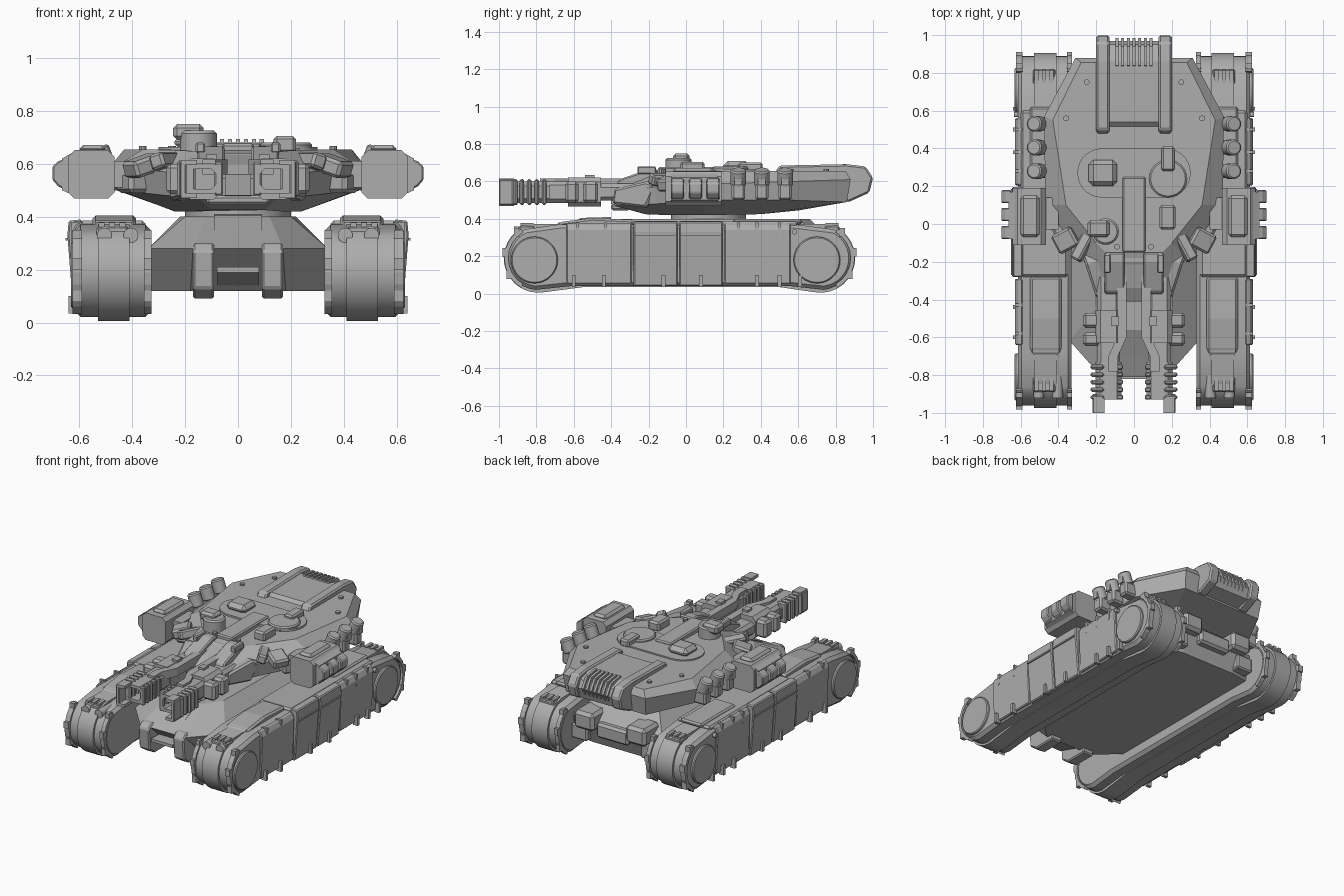
import bpy, bmesh, math
from mathutils import Matrix, Vector

cube = bpy.data.objects.get("Cube")
if cube:
    bpy.data.objects.remove(cube)

grey = bpy.data.materials.new("armour grey")
grey.use_nodes = True
grey.diffuse_color = (0.42, 0.42, 0.42, 1)
grey.node_tree.nodes["Principled BSDF"].inputs["Base Color"].default_value = grey.diffuse_color


def loft(name, rings, mirror=True, bevel=0, turn=0, tilt=0, smooth=False):
    """Skin a stack of equal rings, close both ends; optionally mirror across x."""
    bm = bmesh.new()
    loops = [[bm.verts.new(p) for p in ring] for ring in rings]
    n = len(loops[0])
    for a, b in zip(loops, loops[1:]):
        for i in range(n):
            j = (i + 1) % n
            bm.faces.new((a[i], a[j], b[j], b[i]))
    bm.faces.new(loops[0][::-1])
    bm.faces.new(loops[-1])
    bmesh.ops.recalc_face_normals(bm, faces=bm.faces)
    if turn or tilt:
        mid = sum((v.co for v in bm.verts), Vector()) / len(bm.verts)
        spin = Matrix.Rotation(math.radians(turn), 3, "Z") @ Matrix.Rotation(math.radians(tilt), 3, "Y")
        bmesh.ops.rotate(bm, verts=bm.verts, cent=mid, matrix=spin)
    mesh = bpy.data.meshes.new(name)
    bm.to_mesh(mesh)
    bm.free()
    mesh.materials.append(grey)
    obj = bpy.data.objects.new(name, mesh)
    bpy.context.collection.objects.link(obj)
    if bevel:
        mod = obj.modifiers.new("bevel", "BEVEL")
        mod.width, mod.segments, mod.limit_method = bevel, 1, "ANGLE"
        mod.angle_limit = math.radians(40)
    if mirror:
        obj.modifiers.new("mirror", "MIRROR").use_mirror_merge = False
    if smooth:
        bpy.ops.object.select_all(action="DESELECT")
        obj.select_set(True)
        bpy.context.view_layer.objects.active = obj
        bpy.ops.object.shade_smooth_by_angle(angle=math.radians(30))
    return obj


def box(name, x, y, z, **opts):
    rings = [[(x[0], y[0], h), (x[1], y[0], h), (x[1], y[1], h), (x[0], y[1], h)] for h in z]
    return loft(name, rings, **opts)


def side_prism(name, profile, x, **opts):
    return loft(name, [[(h, p, q) for p, q in profile] for h in x], **opts)


def front_prism(name, profile, y, **opts):
    return loft(name, [[(p, h, q) for p, q in profile] for h in y], **opts)


def plan_stack(name, layers, **opts):
    """Layers of half outlines (x, y, z), completed symmetrically."""
    return loft(name, [half + [(-x, y, z) for x, y, z in half[::-1]] for half in layers], mirror=False, **opts)


def arc(cx, cy, r, start, end, n=14):
    angles = [math.radians(start + (end - start) * i / n) for i in range(n + 1)]
    return [(cx + r * math.cos(a), cy + r * math.sin(a)) for a in angles]


def disc(name, cx, cy, r, z, sides=24, **opts):
    ring = arc(cx, cy, r, 0, 360 - 360 / sides, sides - 1)
    return loft(name, [[(p, q, h) for p, q in ring] for h in z], smooth=True, **opts)


def octagon(cx, cz, w, h, c):
    return [(cx - w, cz - h + c), (cx - w + c, cz - h), (cx + w - c, cz - h), (cx + w, cz - h + c),
            (cx + w, cz + h - c), (cx + w - c, cz + h), (cx - w + c, cz + h), (cx - w, cz + h - c)]


FRONT, REAR, AXLE = -0.79, 0.72, 0.19

# Track pods with rounded ends, belts and hubs
pod = arc(FRONT, AXLE, .17, 265, 115) + [(-.68, .37), (.58, .37)] + arc(REAR, AXLE, .17, 65, -85) + [(.56, .04), (-.62, .04)]
side_prism("track_pod", pod, (.33, .615), bevel=.02, smooth=True)
belt = arc(FRONT, AXLE, .185, 280, 100) + arc(REAR, AXLE, .185, 80, -100) + [(.5, .035), (-.55, .035)]
side_prism("track_belt", belt, (.41, .53), smooth=True)
for centre in (FRONT, REAR):
    end = -1 if centre == FRONT else 1
    side_prism("wheel_hub", arc(centre - .02, AXLE - .01, .125, 0, 350, 35), (.6, .632), bevel=.006, smooth=True)
    # Rim guards on both edges of the rounded ends
    for x in ((.327, .355), (.59, .625)):
        rim = arc(centre, AXLE, .182, 90 - 30 * end, 90 - 150 * end, 8) + arc(centre, AXLE, .16, 90 - 150 * end, 90 - 30 * end, 8)
        side_prism("rim_guard", rim, x)
        for a in (50, 10, -30):
            r = math.radians(a)
            y, z = centre + end * .18 * math.cos(r), AXLE + .18 * math.sin(r)
            box("rim_lug", x, (y - .014, y + .014), (z - .022, z + .022))
    # Ribbed vents over the wheels
    y = centre + end * .06
    box("vent_frame", (.415, .535), (y - .04, y + .04), (.32, .365), bevel=.008)
    for x in (.425, .465, .505):
        box("vent_rib", (x, x + .022), (y - .035, y + .035), (.36, .378))
for x in (.405, .505):
    front_prism("pod_lamp", arc(x, .33, .028, 0, 345, 23), (-.92, -.8), smooth=True)

# Fenders and side skirts
side_prism("fender_hood", [(-.7, .36), (-.66, .385), (-.5, .405), (-.28, .395), (-.28, .36)], (.385, .55), bevel=.012)
side_prism("fender_lip", [(-.73, .34), (-.68, .38), (-.64, .385), (-.64, .34)], (.4, .535))
box("fender_deck", (.35, .6), (-.28, .6), (.35, .385), bevel=.012)
box("rear_fender_plate", (.39, .55), (.25, .62), (.37, .398), bevel=.01)
skirt = [(.59, .04), (.622, .04), (.645, .33), (.64, .385), (.59, .39)]
for y in ((-.28, -.045), (-.035, .195)):
    front_prism("skirt_panel", skirt, y, bevel=.006)
    box("skirt_header", (.62, .652), (y[0] + .01, y[1] - .01), (.31, .32))
thin_skirt = [(.59, .05), (.618, .05), (.63, .34), (.61, .375), (.59, .375)]
for y in ((-.64, -.29), (.205, .56)):
    front_prism("end_skirt", thin_skirt, y, bevel=.006)
for y in (-.6, -.44, -.12, .08, .38, .5, .61):
    box("skirt_clamp", (.605, .64), (y - .01, y + .01), (.035, .1))
for y in (-.58, -.43, .28, .38, .5):
    box("fender_clamp", (.59, .63), (y - .008, y + .008), (.3, .38))
side_prism("skirt_bolt", arc(.58, .33, .014, 0, 330, 11), (.6, .636))

# Hull between the pods
plan_stack("hull", [
    [(.18, -.64, .12), (.33, -.5, .12), (.33, .7, .12), (.2, .72, .12)],
    [(.17, -.81, .28), (.34, -.62, .28), (.34, .74, .28), (.2, .78, .28)],
    [(.12, -.56, .4), (.2, -.44, .4), (.22, .6, .4), (.16, .66, .4)]])
side_prism("nose_bracket", [(-.8, .3), (-.83, .27), (-.82, .13), (-.76, .09), (-.6, .09), (-.6, .3)], (.09, .17), bevel=.008)
side_prism("nose_plate", [(-.82, .21), (-.82, .19), (-.6, .12), (-.6, .21)], (-.08, .08), mirror=False)
side_prism("glacis_panel", [(-.7, .335), (-.56, .405), (-.4, .41), (-.4, .33)], (-.09, .09), mirror=False)
box("rear_block", (.12, .27), (.66, .83), (.24, .36), bevel=.02)
box("rear_tow_beam", (-.12, .12), (.7, .8), (.2, .3), mirror=False, bevel=.015)
box("rear_foot", (.2, .32), (.68, .78), (.14, .24), bevel=.01)
disc("turret_ring", 0, .12, .2, (.38, .44), mirror=False)

# Turret shell
plan_stack("turret_shell", [
    [(.1, -.22, .425), (.17, -.1, .42), (.24, .1, .42), (.25, .4, .425), (.18, .6, .445)],
    [(.15, -.38, .47), (.27, -.16, .48), (.45, .1, .5), (.46, .56, .5), (.3, .86, .49)],
    [(.16, -.39, .545), (.28, -.17, .57), (.47, .1, .585), (.475, .57, .6), (.31, .88, .61)],
    [(.1, -.2, .64), (.2, -.1, .65), (.36, .1, .655), (.43, .55, .655), (.28, .855, .655)]])

# Engine deck and exhaust at the rear
side_prism("engine_deck", [(.5, .64), (.54, .675), (.86, .68), (.95, .65), (.97, .6), (.95, .53), (.86, .5)], (-.14, .14), mirror=False)
side_prism("deck_rail", [(.47, .64), (.5, .685), (.86, .692), (.96, .68), (1, .62), (.98, .54), (.87, .49)], (.13, .2), bevel=.01)
for i in range(7):
    x = -.09 + i * .03
    side_prism("exhaust_slat", [(.83, .66), (.84, .694), (.94, .68), (.985, .61), (.96, .56), (.94, .6)], (x - .008, x + .008), mirror=False)

# Roof fittings
pad = arc(.17, .27, .13, -90, 90) + arc(-.17, .27, .13, 90, 270)
loft("roof_pad", [[(p, q, h) for p, q in pad] for h in (.645, .664)], mirror=False)
box("roof_spine", (-.06, .06), (-.15, .25), (.63, .676), mirror=False, bevel=.008)
disc("round_hatch", .18, .24, .1, (.65, .68), mirror=False, bevel=.008)
box("hatch_hinge", (.145, .215), (.28, .41), (.65, .7), mirror=False, bevel=.01)
box("sight_box", (-.24, -.09), (.2, .34), (.65, .71), mirror=False, bevel=.025)
box("periscope", (.135, .22), (-.03, .1), (.64, .705), mirror=False, bevel=.012)
disc("cupola", -.15, -.04, .07, (.63, .725), mirror=False, bevel=.01)
box("cupola_sensor", (-.245, -.13), (-.07, .02), (.69, .75), mirror=False, bevel=.015)
for x, y in ((.25, .75), (.36, .56), (.09, -.12)):
    disc("roof_bolt", x, y, .015, (.64, .667), sides=10)

# Turret nose: brow, mantlet and stepped cheek armour
side_prism("brow_block", [(-.38, .57), (-.36, .61), (-.2, .665), (-.15, .665), (-.15, .57)], (.05, .155), bevel=.008)
side_prism("mantlet", [(-.4, .48), (-.41, .56), (-.34, .6), (-.15, .65), (-.15, .46)], (-.05, .05), mirror=False)
box("mantlet_lip", (-.12, .12), (-.4, -.3), (.445, .48), mirror=False, bevel=.01)
box("brow_pin", (.125, .16), (-.26, -.16), (.64, .68), bevel=.006)
side_prism("cheek_guard", [(-.39, .48), (-.38, .56), (-.2, .6), (-.14, .58), (-.2, .46)], (.16, .24), turn=-18, bevel=.012)
box("cheek_plate", (.3, .42), (-.14, -.03), (.56, .625), turn=-28, tilt=18, bevel=.012)
box("cheek_step", (.24, .3), (-.2, -.03), (.58, .64), turn=28, tilt=18, bevel=.01)
box("cheek_lower", (.34, .44), (-.07, .05), (.49, .57), turn=-28, bevel=.015)

# Twin guns
GUN_X, GUN_Z = .135, .543
front_prism("gun_root", octagon(GUN_X, GUN_Z, .06, .045, .02), (-.48, -.28))
front_prism("gun_collar", octagon(GUN_X, GUN_Z, .068, .078, .025), (-.63, -.455))
front_prism("gun_neck", octagon(GUN_X, GUN_Z, .06, .058, .02), (-.74, -.62))
outer, inner = octagon(GUN_X, GUN_Z, .07, .058, .025), octagon(GUN_X, GUN_Z, .052, .038, .018)
loft("gun_muzzle", [[(p, y, q) for p, q in shape] for y, shape in ((-.73, outer), (-.93, outer), (-.93, inner), (-.76, inner))])
for i in range(5):
    y = -.745 - i * .04
    box("outer_muzzle_rib", (.16, .23), (y - .024, y), (.475, .612), bevel=.008)
    box("inner_muzzle_rib", (.057, .09), (y - .024, y), (.48, .606), bevel=.006)
box("muzzle_blade", (.195, .22), (-1, -.9), (.475, .61), bevel=.005)
for z in ((.47, .49), (.595, .615)):
    box("muzzle_lip", (.155, .215), (-1, -.92), z)
for y in ((-.55, -.47), (-.645, -.575)):
    box("gun_side_block", (.18, .27), y, (.485, .6), bevel=.015)
loft("recoil_rail", [[(a, y, z) for a, z in ((x, .56), (x + .05, .56), (x + .05, .617), (x, .617))]
                     for y, x in ((-.27, .04), (-.6, .04), (-.7, .085), (-.78, .085))])
box("rail_clip", (.08, .12), (-.54, -.49), (.6, .635))

# Side weapon pods
front_prism("weapon_pod", octagon(.555, .56, .088, .092, .025), (-.11, .19))
front_prism("weapon_pod_flare", [(.62, .48), (.665, .5), (.665, .62), (.62, .645)], (-.08, .17))
box("weapon_pod_lid", (.5, .6), (-.07, .15), (.64, .672), bevel=.015)
box("weapon_pod_mount", (.4, .5), (-.03, .14), (.51, .61))
for y in (-.045, .05, .145):
    front_prism("weapon_pod_rib", [(.65, .5), (.68, .515), (.702, .54), (.702, .59), (.68, .61), (.65, .62)], (y - .035, y + .035), bevel=.006)

# Smoke launchers along the turret flanks
for y in (.28, .405, .53):
    box("launcher_base", (.45, .54), (y - .036, y + .036), (.5, .59), bevel=.012)
    disc("launcher_tube", .515, y, .042, (.575, .665), sides=18, tilt=20, bevel=.008)
    box("launcher_clip", (.53, .555), (y - .02, y + .02), (.58, .64))
